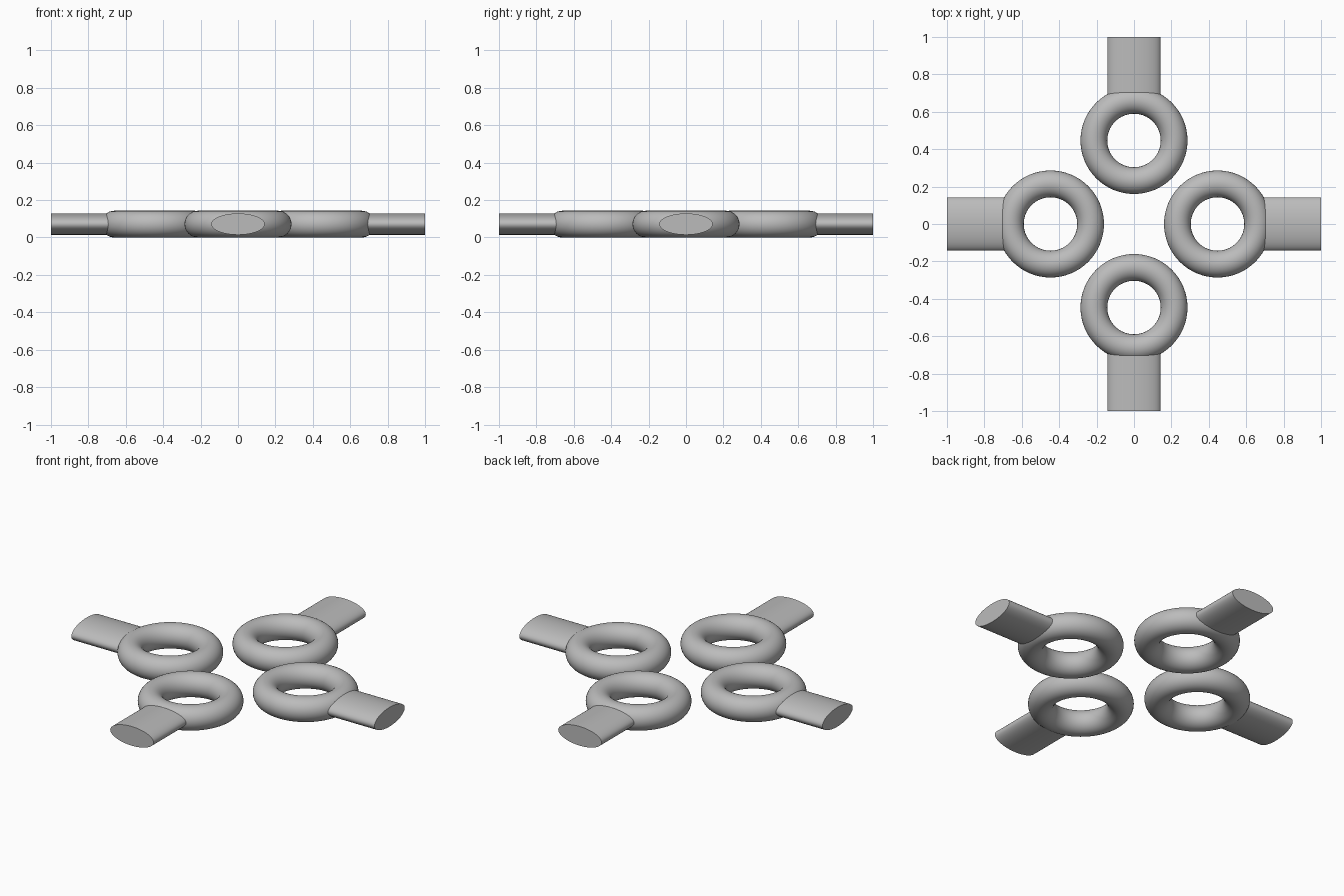
import bpy
import math
from mathutils import Matrix

if "Cube" in bpy.data.objects:
    bpy.data.objects.remove(bpy.data.objects["Cube"])

RING_CENTRE = 0.4465   # distance of each ring from the middle
MAJOR, MINOR = 0.2145, 0.0715
ARM_START, ARM_END = 0.66, 1.0
ARM_HALF_WIDTH, ARM_HALF_HEIGHT = 0.143, 0.0572

grey = bpy.data.materials.new("plain grey")
grey.diffuse_color = (0.5, 0.5, 0.5, 1.0)
grey.use_nodes = True
grey.node_tree.nodes["Principled BSDF"].inputs["Base Color"].default_value = grey.diffuse_color


def finish(name, matrix):
    """Name, place, colour and smooth the active object."""
    obj = bpy.context.object
    obj.name = name
    obj.data.transform(matrix)
    obj.data.materials.append(grey)
    bpy.ops.object.shade_smooth_by_angle(angle=math.radians(40))


for i, side in enumerate(("right", "back", "left", "front")):
    turn = Matrix.Rotation(i * math.pi / 2, 4, "Z")

    # Round ring lying flat
    bpy.ops.mesh.primitive_torus_add(major_radius=MAJOR, minor_radius=MINOR,
                                     major_segments=64, minor_segments=32)
    finish(side + "_ring", turn @ Matrix.Translation((RING_CENTRE, 0, MINOR)))

    # Flattened oval arm pointing outwards, rooted inside the ring
    bpy.ops.mesh.primitive_cylinder_add(vertices=64, radius=1, depth=1)
    place = Matrix.Translation(((ARM_START + ARM_END) / 2, 0, MINOR))
    size = Matrix.Diagonal((ARM_END - ARM_START, ARM_HALF_WIDTH, ARM_HALF_HEIGHT, 1))
    finish(side + "_arm", turn @ place @ size @ Matrix.Rotation(math.pi / 2, 4, "Y"))
